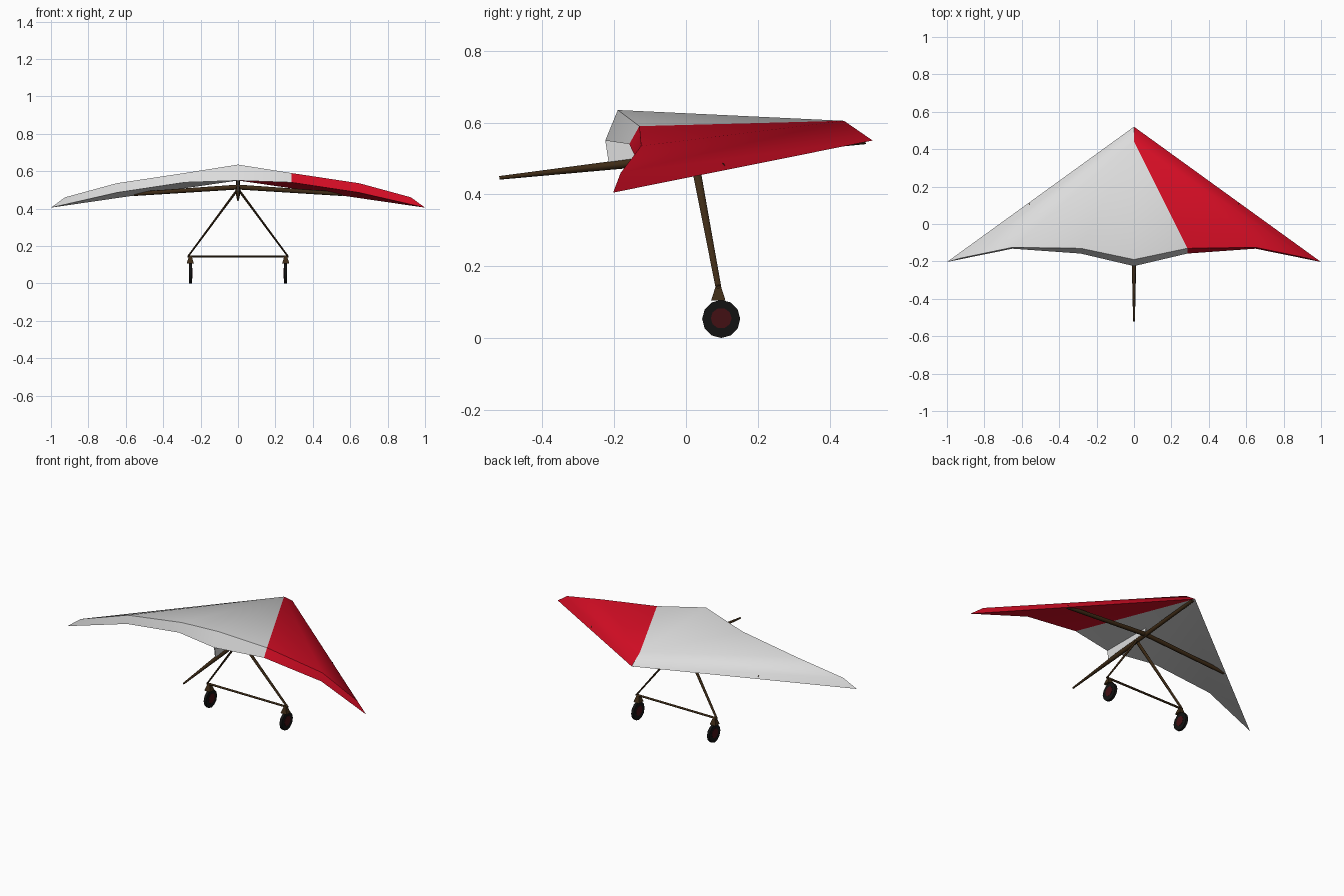
import bpy, bmesh, math
from mathutils import Vector, Matrix

if "Cube" in bpy.data.objects:
    bpy.data.objects.remove(bpy.data.objects["Cube"])


def material(name, rgb):
    m = bpy.data.materials.new(name)
    m.diffuse_color = (*rgb, 1)
    m.use_nodes = True
    m.node_tree.nodes["Principled BSDF"].inputs["Base Color"].default_value = m.diffuse_color
    return m


WHITE = material("white_sail", (0.72, 0.72, 0.72))
RED = material("red_sail", (0.66, 0.004, 0.018))
WOOD = material("dark_wood", (0.048, 0.024, 0.008))
RUBBER = material("black_rubber", (0.006, 0.006, 0.006))
HUB = material("dark_red_hub", (0.055, 0.005, 0.007))


def finish(name, bm, mats, angle=30):
    bmesh.ops.recalc_face_normals(bm, faces=bm.faces)
    mesh = bpy.data.meshes.new(name)
    bm.to_mesh(mesh)
    bm.free()
    for m in mats:
        mesh.materials.append(m)
    ob = bpy.data.objects.new(name, mesh)
    bpy.context.collection.objects.link(ob)
    if angle:
        bpy.ops.object.select_all(action='DESELECT')
        ob.select_set(True)
        bpy.context.view_layer.objects.active = ob
        bpy.ops.object.shade_smooth_by_angle(angle=math.radians(angle))
    return ob


def rod(name, a, b, r1, r2, mat=WOOD, ref=(0, 1, 0), flat=1.0, sides=8):
    """Tapered rod from a to b; flat scales its width across the ref direction."""
    a, b = Vector(a), Vector(b)
    d = (b - a).normalized()
    u = Vector(ref).cross(d).normalized()
    v = d.cross(u)
    rot = Matrix((u * flat, v, d)).transposed().to_4x4()
    bm = bmesh.new()
    bmesh.ops.create_cone(bm, cap_ends=True, segments=sides, radius1=r1, radius2=r2,
                          depth=(b - a).length,
                          matrix=Matrix.Translation((a + b) / 2) @ rot)
    return finish(name, bm, [mat], 50)


# Sail: top skin, rear wall and underside, built on both halves
bm = bmesh.new()
centre = {"N": (0, .52, .55), "T": (0, .44, .605), "A": (0, -.19, .635), "a": (0, -.225, .55)}
side = {"B": (.285, -.13, .59), "b": (.285, -.158, .54), "C": (.65, -.125, .535),
        "c": (.65, -.132, .485), "D": (.925, -.182, .46), "E": (1, -.203, .405)}
inner = ["TAB", "ABba", "Nab"]
outer = ["TBC", "TCD", "NTD", "NDE", "BCcb", "CDEc", "Nbc", "NcE"]
shared = {k: bm.verts.new(p) for k, p in centre.items()}
for s in (-1, 1):
    pts = dict(shared)
    pts.update({k: bm.verts.new((s * p[0], p[1], p[2])) for k, p in side.items()})
    for f in inner + outer:
        face = bm.faces.new([pts[k] for k in f])
        face.material_index = 1 if s > 0 and f in outer else 0
finish("sail", bm, [WHITE, RED], 30)

# Thin fabric pocket joining sail to keel
bm = bmesh.new()
prof = [(-.225, .552), (-.215, .485), (.1, .51), (.1, .552)]
rings = [[bm.verts.new((x, y, z)) for y, z in prof] for x in (-.003, .003)]
for r in rings:
    bm.faces.new(r)
for i in range(4):
    j = (i + 1) % 4
    bm.faces.new((rings[0][i], rings[0][j], rings[1][j], rings[1][i]))
finish("keel_pocket", bm, [WHITE], 0)

# Keel pole and cross bar
rod("keel_front", (0, -.15, .487), (0, .5, .55), .013, .010, ref=(0, 0, 1))
rod("keel_tail", (0, -.52, .446), (0, -.15, .487), .005, .013, ref=(0, 0, 1))
for s, n in ((-1, "left"), (1, "right")):
    rod(n + "_cross_bar", (0, .095, .515), (s * .56, .098, .478), .013, .011)

    # Control frame leg
    rod(n + "_frame_leg", (0, .022, .505), (s * .268, .09, .143), .012, .008, flat=.55)

    # Wheel bracket
    bm = bmesh.new()
    bmesh.ops.create_cone(bm, cap_ends=True, segments=4, radius1=.028, radius2=.010, depth=.04,
                          matrix=Matrix.Translation((s * .255, .09, .125))
                          @ Matrix.Rotation(math.pi / 4, 4, 'Z'))
    finish(n + "_wheel_bracket", bm, [WOOD], 0)

    # Wheel and hub
    x = s * .2535
    rod(n + "_tyre", (x - .008, .098, .053), (x + .008, .098, .053), .053, .053, RUBBER, sides=12)
    rod(n + "_hub", (x - .0095, .098, .055), (x + .0095, .098, .055), .029, .029, HUB, sides=10)

# Base bar of the control frame
rod("base_bar", (-.27, .09, .143), (.27, .09, .143), .007, .007, flat=.8)
